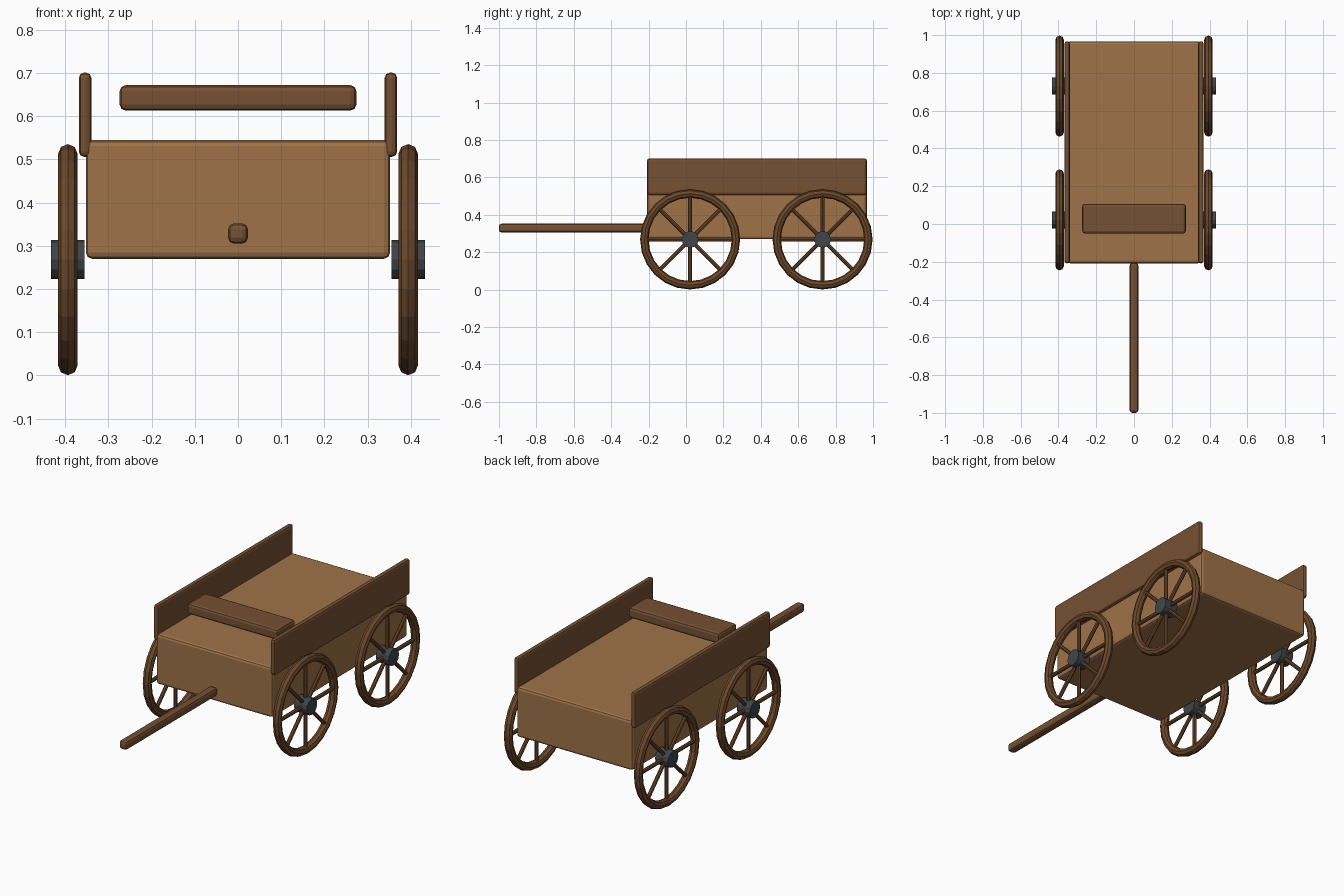
import bpy
from math import pi, sin, cos
from mathutils import Vector

cube = bpy.data.objects.get("Cube")
if cube:
    bpy.data.objects.remove(cube, do_unlink=True)


def material(name, color):
    mat = bpy.data.materials.new(name)
    mat.use_nodes = True
    mat.diffuse_color = (*color, 1)
    mat.node_tree.nodes["Principled BSDF"].inputs["Base Color"].default_value = (*color, 1)
    return mat


LIGHT_WOOD = material("light wood", (0.35, 0.17, 0.065))
DARK_WOOD = material("dark wood", (0.18, 0.08, 0.033))
WHEEL_WOOD = material("wheel wood", (0.15, 0.065, 0.024))
IRON = material("iron", (0.05, 0.06, 0.07))


def finish(name, mat):
    obj = bpy.context.object
    obj.name = name
    obj.data.materials.append(mat)
    return obj


def board(name, low, high, bevel, mat):
    """Rounded box between two opposite corners."""
    low, high = Vector(low), Vector(high)
    bpy.ops.mesh.primitive_cube_add(size=1, location=(low + high) / 2)
    obj = finish(name, mat)
    obj.scale = high - low
    bpy.ops.object.transform_apply(location=False, rotation=False)
    mod = obj.modifiers.new("rounded edges", "BEVEL")
    mod.width = bevel
    mod.segments = 2
    return obj


# Wagon box, side boards, seat and pulling pole
FRONT, BACK = -0.208, 0.967
board("wagon_box", (-0.352, FRONT, 0.27), (0.352, BACK, 0.545), 0.014, LIGHT_WOOD)
for side, s in (("left", 1), ("right", -1)):
    x = s * 0.354
    board(side + "_side_board", (x - 0.0145, FRONT, 0.506), (x + 0.0145, BACK, 0.701),
          0.012, DARK_WOOD)
board("seat", (-0.274, -0.051, 0.613), (0.274, 0.107, 0.672), 0.014, DARK_WOOD)
board("pole", (-0.023, -1.0, 0.305), (0.023, FRONT + 0.002, 0.352), 0.014, DARK_WOOD)

# Wheels: rim, hub and spokes
RADIUS, TUBE, SPOKES = 0.245, 0.0225, 8


def wheel(name, x, y):
    centre = Vector((x, y, 0.268))
    bpy.ops.mesh.primitive_torus_add(major_radius=RADIUS, minor_radius=TUBE, major_segments=24,
                                     minor_segments=8, location=centre, rotation=(0, pi / 2, 0))
    finish(name + "_rim", WHEEL_WOOD)
    bpy.ops.mesh.primitive_cylinder_add(vertices=12, radius=0.045, depth=0.078,
                                        location=centre, rotation=(0, pi / 2, 0))
    finish(name + "_hub", IRON)
    for i in range(SPOKES):
        a = 2 * pi * i / SPOKES
        out = Vector((0, sin(a), cos(a)))
        bpy.ops.mesh.primitive_cylinder_add(vertices=8, radius=0.0105, depth=RADIUS,
                                            location=centre + out * RADIUS / 2,
                                            rotation=(-a, 0, 0))
        finish(f"{name}_spoke_{i + 1}", WHEEL_WOOD)


for end, y in (("front", 0.022), ("back", 0.73)):
    for side, s in (("left", 1), ("right", -1)):
        wheel(f"{end}_{side}_wheel", s * 0.394, y)
